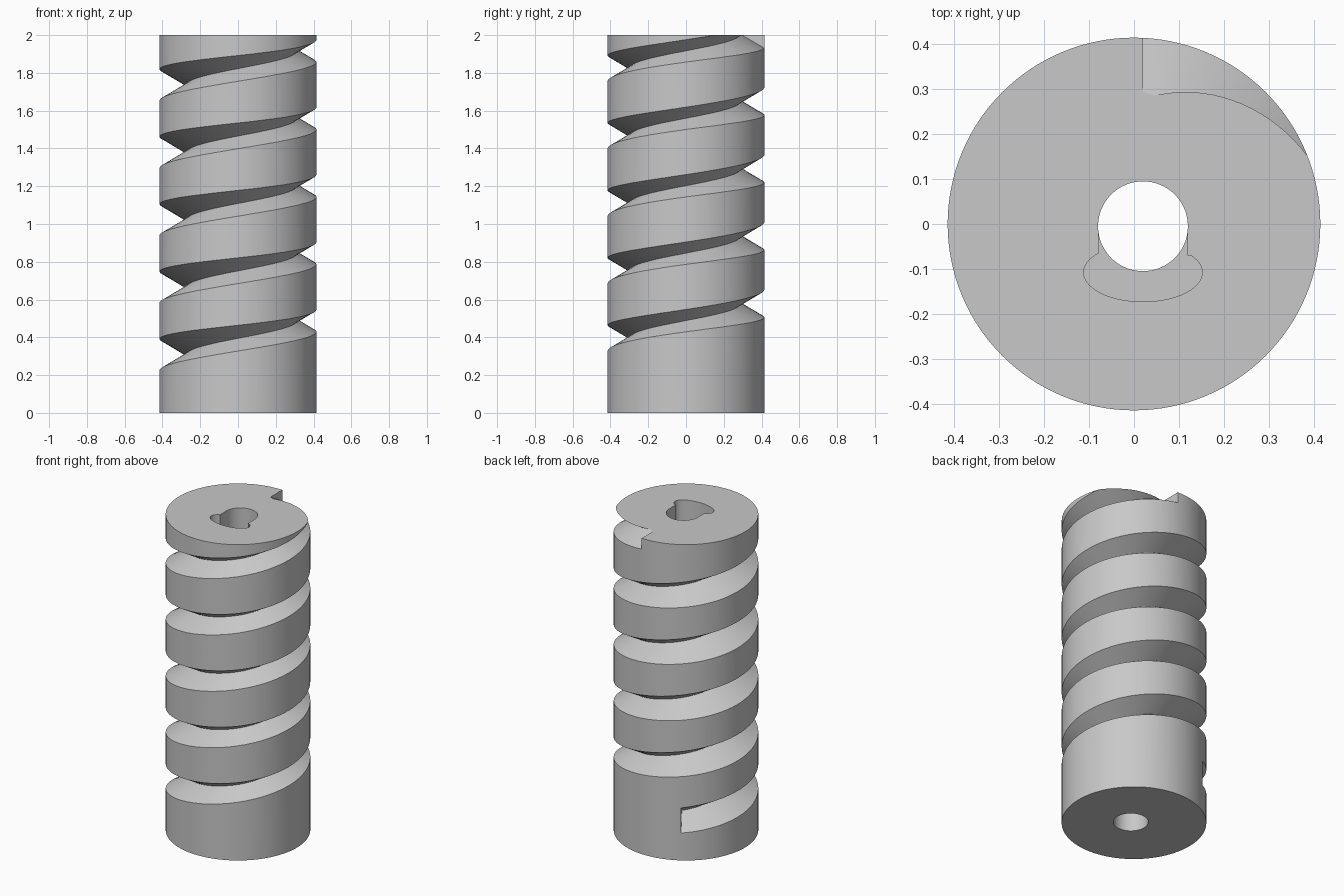
import bpy, bmesh, math

cube = bpy.data.objects.get("Cube")
if cube:
    bpy.data.objects.remove(cube, do_unlink=True)

RADIUS, HEIGHT = 0.415, 2.0
AXIS = (0.02, -0.005)           # shared axis of bore and thread
ROOT, PITCH, END_Z = 0.292, 0.357, 2.005
START, END = math.radians(123), math.radians(90 + 5 * 360)
SLOPE = math.tan(math.radians(30))

steel = bpy.data.materials.new("grey steel")
steel.use_nodes = True
grey = (0.58, 0.58, 0.58, 1)
steel.diffuse_color = grey
steel.node_tree.nodes["Principled BSDF"].inputs["Base Color"].default_value = grey


def make_object(name, bm):
    bmesh.ops.recalc_face_normals(bm, faces=bm.faces)
    mesh = bpy.data.meshes.new(name)
    bm.to_mesh(mesh)
    bm.free()
    mesh.materials.append(steel)
    obj = bpy.data.objects.new(name, mesh)
    bpy.context.collection.objects.link(obj)
    return obj


def prism(name, outline, low, high):
    bm = bmesh.new()
    rings = [[bm.verts.new((x, y, z)) for x, y in outline] for z in (low, high)]
    for ring in rings:
        bm.faces.new(ring)
    for i in range(len(outline)):
        a, b = rings
        bm.faces.new((a[i - 1], a[i], b[i], b[i - 1]))
    return make_object(name, bm)


def ellipse(cx, cy, rx, ry, start, sweep, count):
    return [(cx + rx * math.cos(start + sweep * i / count),
             cy + ry * math.sin(start + sweep * i / count)) for i in range(count)]


def helix_cutter(name):
    # triangular section swept up the helix, closed by flat radial ends
    bm = bmesh.new()
    outer = 0.5
    half = (outer - ROOT) * SLOPE
    steps = 480
    rings = []
    for i in range(steps + 1):
        a = START + (END - START) * i / steps
        z = END_Z - (END - a) / math.tau * PITCH
        rings.append([bm.verts.new((AXIS[0] + r * math.cos(a), AXIS[1] + r * math.sin(a), z + dz))
                      for r, dz in ((ROOT, 0), (outer, half), (outer, -half))])
    for a, b in zip(rings, rings[1:]):
        for k in range(3):
            bm.faces.new((a[k - 1], a[k], b[k], b[k - 1]))
    bm.faces.new(rings[0])
    bm.faces.new(rings[-1])
    return make_object(name, bm)


# Solid shaft
shaft = prism("threaded_shaft", ellipse(0, 0, RADIUS, RADIUS, 0, math.tau, 128), 0, HEIGHT)

# Through bore, and the wide key recess sunk in the top end
bore = prism("bore_cutter", ellipse(*AXIS, 0.1, 0.1, 0, math.tau, 64), -0.1, HEIGHT + 0.1)
reach = math.acos(0.0995 / 0.132)
lobe = ellipse(AXIS[0], -0.108, 0.132, 0.065, math.pi - reach, math.pi + 2 * reach, 48)
lobe.append((AXIS[0] + 0.0995, -0.07))
lobe += [(AXIS[0] + 0.0995, AXIS[1]), (AXIS[0] - 0.0995, AXIS[1])]
recess = prism("recess_cutter", lobe, HEIGHT - 0.3, HEIGHT + 0.1)

# Carve everything out of the shaft
bpy.context.view_layer.objects.active = shaft
for cutter in (bore, recess, helix_cutter("groove_cutter")):
    cutter.hide_render = True
    mod = shaft.modifiers.new("carve", "BOOLEAN")
    mod.operation = "DIFFERENCE"
    mod.solver = "EXACT"
    mod.object = cutter
    bpy.ops.object.modifier_apply(modifier=mod.name)
    bpy.data.objects.remove(cutter, do_unlink=True)

# Smooth the curved walls, keep the rims sharp
bpy.ops.object.select_all(action="DESELECT")
shaft.select_set(True)
bpy.ops.object.shade_smooth_by_angle(angle=math.radians(25))
